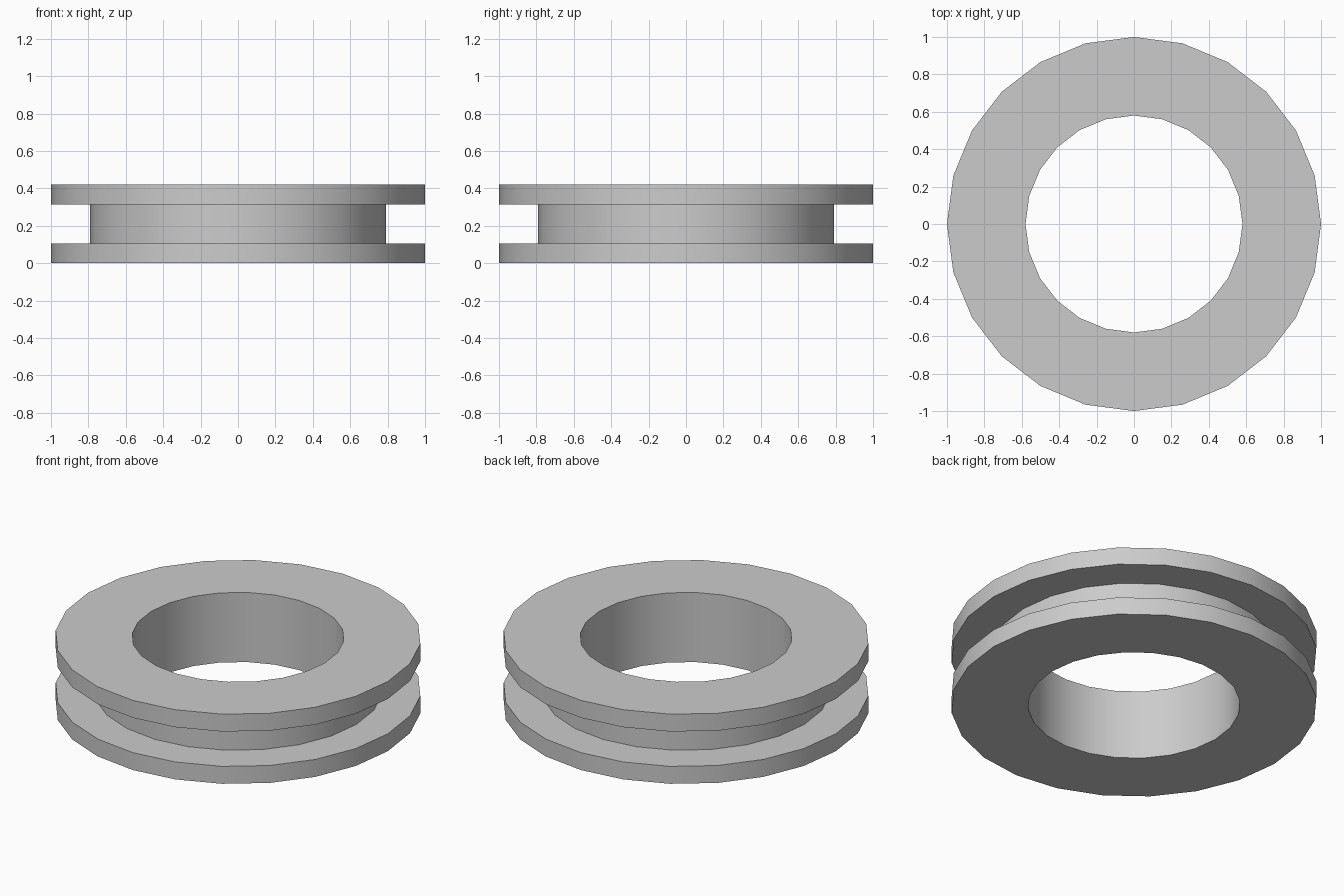
import bpy
import bmesh
import math
from mathutils import Vector

cube = bpy.data.objects.get("Cube")
if cube:
    bpy.data.objects.remove(cube, do_unlink=True)

SIDES = 24
BORE, HUB, RIM = 0.58, 0.79, 1.0
FLANGE, HEIGHT = 0.105, 0.42

grey = bpy.data.materials.new("light grey")
grey.use_nodes = True
colour = (0.6, 0.6, 0.6, 1)
grey.diffuse_color = colour
grey.node_tree.nodes["Principled BSDF"].inputs["Base Color"].default_value = colour

# Closed cross-section of the grooved ring: (radius, height)
profile = [
    (BORE, 0), (RIM, 0), (RIM, FLANGE), (HUB, FLANGE),
    (HUB, HEIGHT - FLANGE), (RIM, HEIGHT - FLANGE), (RIM, HEIGHT), (BORE, HEIGHT),
]

# Revolve the section around the vertical axis
bm = bmesh.new()
verts = [bm.verts.new((r, 0, z)) for r, z in profile]
edges = [bm.edges.new((v, verts[(i + 1) % len(verts)])) for i, v in enumerate(verts)]
bmesh.ops.spin(bm, geom=verts + edges, cent=Vector((0, 0, 0)), axis=Vector((0, 0, 1)),
               angle=math.tau, steps=SIDES, use_merge=False)
bmesh.ops.remove_doubles(bm, verts=bm.verts[:], dist=0.0001)
bmesh.ops.recalc_face_normals(bm, faces=bm.faces[:])

mesh = bpy.data.meshes.new("grooved_ring")
bm.to_mesh(mesh)
bm.free()
mesh.materials.append(grey)
ring = bpy.data.objects.new("grooved_ring", mesh)
bpy.context.collection.objects.link(ring)

# Smooth curved walls, keep the rims crisp
for obj in bpy.context.selected_objects:
    obj.select_set(False)
ring.select_set(True)
bpy.context.view_layer.objects.active = ring
bpy.ops.object.shade_smooth_by_angle(angle=math.radians(30))
